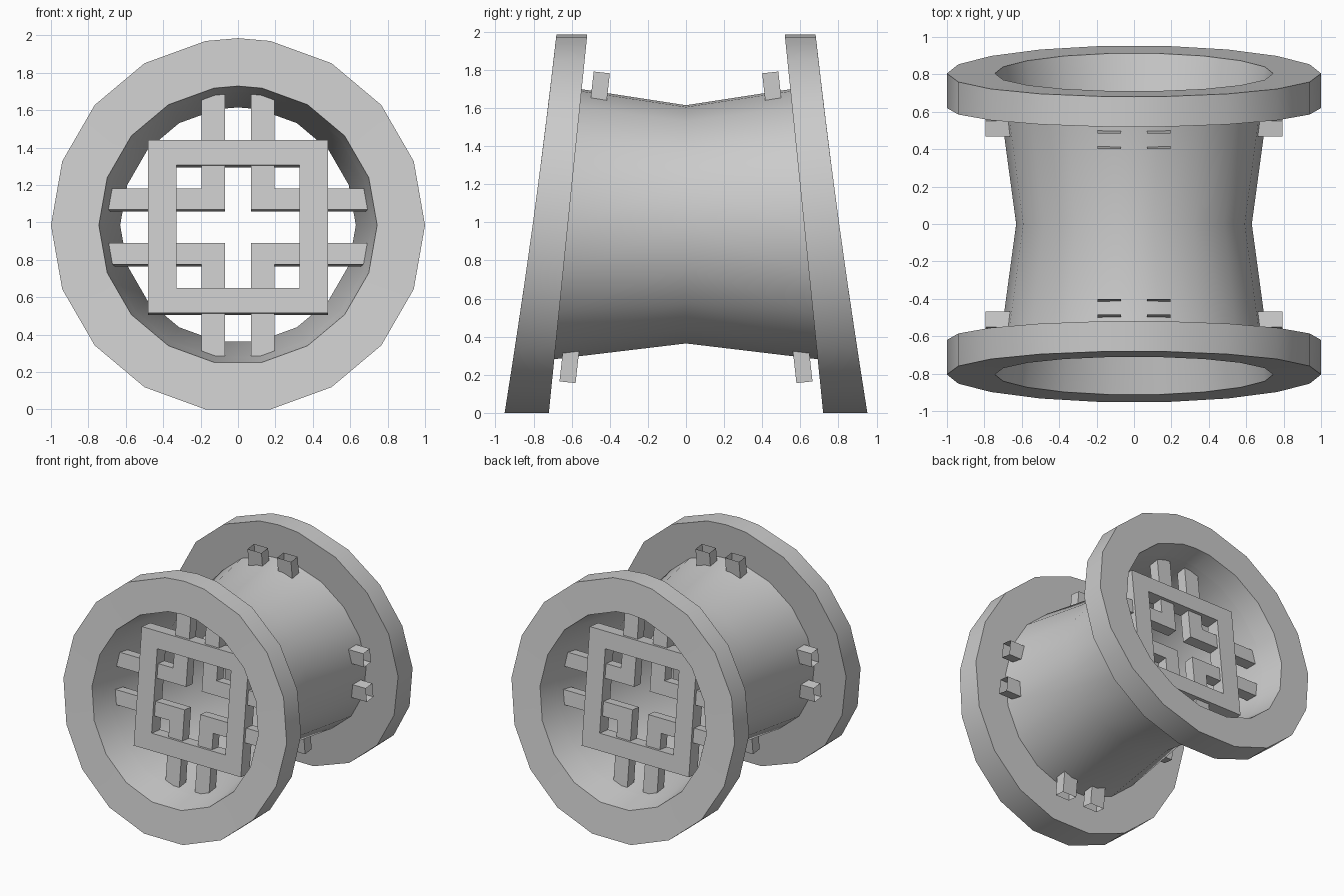
import bpy, bmesh
from math import sin, cos, radians
from mathutils import Matrix

if "Cube" in bpy.data.objects:
    bpy.data.objects.remove(bpy.data.objects["Cube"])

CZ = 0.985
# 18-sided circle with one extra point at the very top
ANGLES = [radians(a) for a in sorted(list(range(0, 360, 20)) + [90])]
TILT = radians(6.3)


def outer_y(t):          # front face of the leaning wheel, t = -1 bottom .. 1 top
    return -0.805 + 0.135 * t - 0.012 * t * t


def inner_y(t):          # face of the wheel turned to the hub
    return -0.62 + 0.10 * t


def middle_y(t):
    return 0.0


def finish(name, bm, smooth=False):
    bmesh.ops.recalc_face_normals(bm, faces=bm.faces)
    mesh = bpy.data.meshes.new(name)
    bm.to_mesh(mesh)
    bm.free()
    ob = bpy.data.objects.new(name, mesh)
    bpy.context.collection.objects.link(ob)
    if smooth:
        bpy.ops.object.select_all(action='DESELECT')
        bpy.context.view_layer.objects.active = ob
        ob.select_set(True)
        bpy.ops.object.shade_smooth_by_angle(angle=radians(30))
    mod = ob.modifiers.new("front_back", 'MIRROR')
    mod.use_axis = (False, True, False)
    return ob


def lathe(name, profile, closed):
    """Bridge round loops, each given as (radius, y function)."""
    bm = bmesh.new()
    loops = []
    for r, fy in profile:
        loops.append([bm.verts.new((r * cos(a), fy(r * sin(a) / CZ), CZ + r * sin(a)))
                      for a in ANGLES])
    pairs = list(zip(loops, loops[1:]))
    if closed:
        pairs.append((loops[-1], loops[0]))
    n = len(ANGLES)
    for p, q in pairs:
        for i in range(n):
            j = (i + 1) % n
            bm.faces.new((p[i], p[j], q[j], q[i]))
    return finish(name, bm, True)


def slab(bm, outline, thick, skip=()):
    """Extrude an (x, z) outline along y, leaving out the listed side faces."""
    f = [bm.verts.new((x, -thick / 2, z)) for x, z in outline]
    b = [bm.verts.new((x, thick / 2, z)) for x, z in outline]
    bm.faces.new(f)
    bm.faces.new(b[::-1])
    n = len(f)
    for i in range(n):
        if i not in skip:
            j = (i + 1) % n
            bm.faces.new((f[i], b[i], b[j], f[j]))


def place(bm, y, z):
    bm.transform(Matrix.Translation((0, y, z)) @ Matrix.Rotation(-TILT, 4, 'X'))


# leaning wheels, thicker at the bottom
lathe("wheel_rings", [(0.744, outer_y), (1.0, outer_y), (1.0, inner_y), (0.714, inner_y)], True)

# waisted hub barrel between the wheels
lathe("hub_barrel", [(0.714, inner_y), (0.63, middle_y)], False)

# four L-shaped spokes per wheel, hollow at the tips that pierce the barrel
for side, sx in (("right", 1), ("left", -1)):
    for level, sz in (("upper", 1), ("lower", -1)):
        pts = [(0.07, 0.09), (0.795, 0.09), (0.795, 0.205),
               (0.195, 0.205), (0.195, 0.818), (0.07, 0.818)]
        bm = bmesh.new()
        slab(bm, [(x * sx, z * sz) for x, z in pts], 0.085, skip=(1, 4))
        place(bm, -0.532, 0.974)
        finish(f"{level}_{side}_spoke", bm)

# square frame set into the spokes, its front just proud of them
bm = bmesh.new()
OX, OZ, IX, IZ, T = 0.48, 0.465, 0.33, 0.33, 0.055
corners = ((-1, -1), (1, -1), (1, 1), (-1, 1))
rings = [[bm.verts.new((sx * x, y, sz * z)) for sx, sz in corners]
         for x, z, y in ((OX, OZ, -T), (OX, OZ, T), (IX, IZ, T), (IX, IZ, -T))]
for k in range(4):
    p, q = rings[k], rings[(k + 1) % 4]
    for i in range(4):
        j = (i + 1) % 4
        bm.faces.new((p[i], p[j], q[j], q[i]))
place(bm, -0.543, 0.972)
finish("square_frame", bm)
